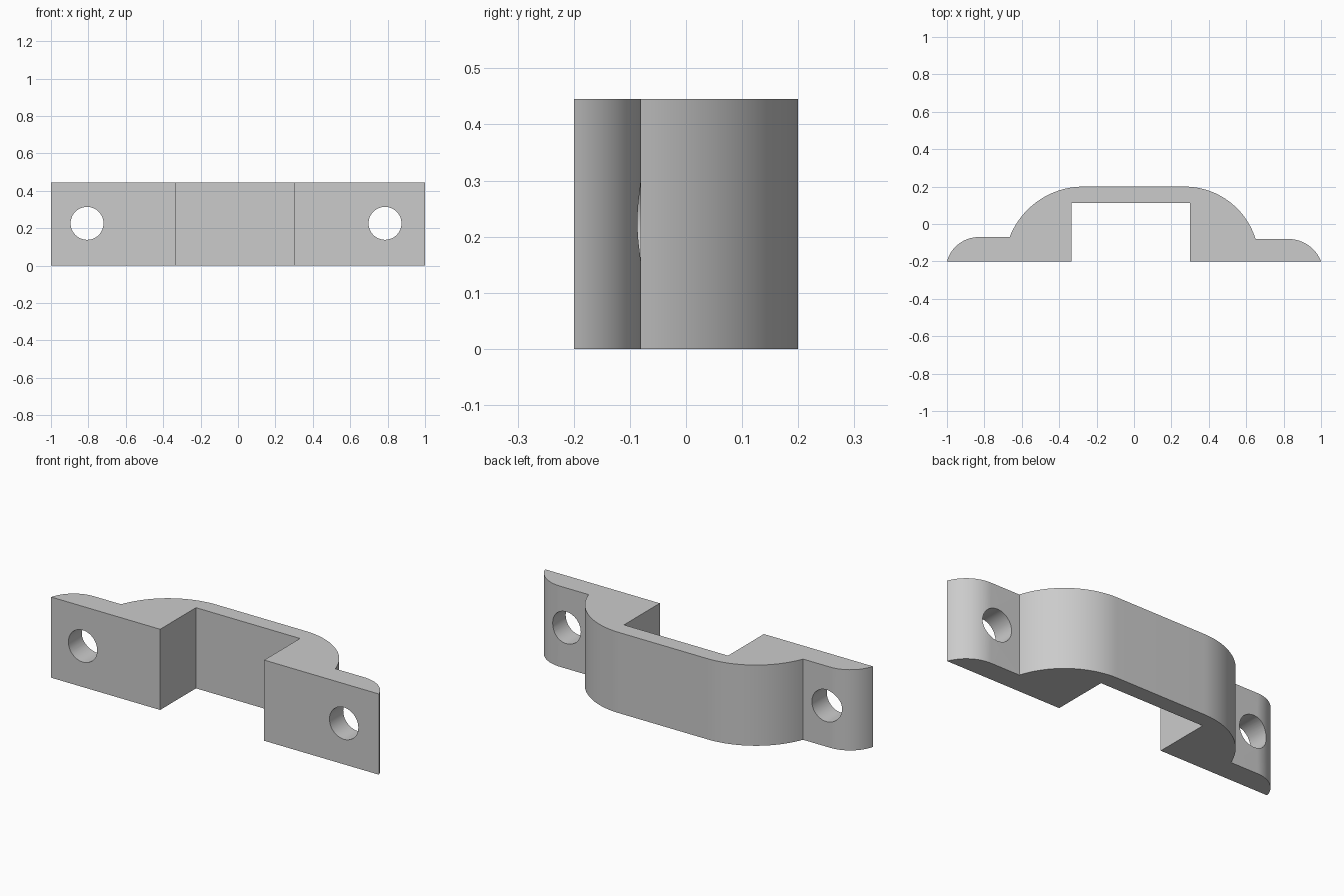
import bpy
import bmesh
from math import radians, sin, cos, atan2

HEIGHT = 0.445
FRONT = -0.2

cube = bpy.data.objects.get("Cube")
if cube:
    bpy.data.objects.remove(cube, do_unlink=True)

grey = bpy.data.materials.new("light grey")
grey.use_nodes = True
grey.diffuse_color = (0.6, 0.6, 0.6, 1)
grey.node_tree.nodes["Principled BSDF"].inputs["Base Color"].default_value = grey.diffuse_color


def shoulder(low, top, steps=24):
    """Arc from a low point up to a top point, level at the top."""
    dx, dy = top[0] - low[0], top[1] - low[1]
    r = (dx * dx + dy * dy) / (2 * dy)
    sweep = atan2(dx, dy - r) if dx < 0 else -atan2(-dx, dy - r)
    sweep = atan2(abs(dx), r - dy)
    side = 1 if dx > 0 else -1
    return [(top[0] - side * r * sin(sweep * (1 - i / steps)),
             top[1] - r + r * cos(sweep * (1 - i / steps))) for i in range(steps + 1)]


# Clamp outline: foot, raised bridge, foot, then the square channel in front
outline = shoulder((-1, FRONT), (-0.83, -0.07))
outline += shoulder((-0.665, -0.07), (-0.27, 0.2))
outline += shoulder((0.65, -0.08), (0.27, 0.2))[::-1]
outline += shoulder((1, FRONT), (0.825, -0.08))[::-1]
outline += [(0.3, FRONT), (0.3, 0.112), (-0.335, 0.112), (-0.335, FRONT)]

bm = bmesh.new()
base = bm.faces.new([bm.verts.new((x, y, 0)) for x, y in outline])
walls = bmesh.ops.extrude_face_region(bm, geom=[base])
bmesh.ops.translate(bm, vec=(0, 0, HEIGHT),
                    verts=[v for v in walls["geom"] if isinstance(v, bmesh.types.BMVert)])
bmesh.ops.recalc_face_normals(bm, faces=bm.faces)
mesh = bpy.data.meshes.new("clamp_bracket")
bm.to_mesh(mesh)
bm.free()
mesh.materials.append(grey)
bracket = bpy.data.objects.new("clamp_bracket", mesh)
bpy.context.collection.objects.link(bracket)

# Screw holes through both feet
for name, x in (("right_hole_cutter", -0.807), ("left_hole_cutter", 0.786)):
    bpy.ops.mesh.primitive_cylinder_add(vertices=48, radius=0.088, depth=0.5,
                                        location=(x, -0.15, 0.226),
                                        rotation=(radians(90), 0, 0))
    cutter = bpy.context.object
    cutter.name = name
    cutter.hide_render = True
    cutter.data.materials.append(grey)
    bpy.ops.object.select_all(action="DESELECT")
    bracket.select_set(True)
    bpy.context.view_layer.objects.active = bracket
    hole = bracket.modifiers.new("screw_hole", "BOOLEAN")
    hole.operation = "DIFFERENCE"
    hole.solver = "EXACT"
    hole.object = cutter
    bpy.ops.object.modifier_apply(modifier=hole.name)
    bpy.data.objects.remove(cutter, do_unlink=True)

bpy.ops.object.shade_smooth_by_angle(angle=radians(30))
